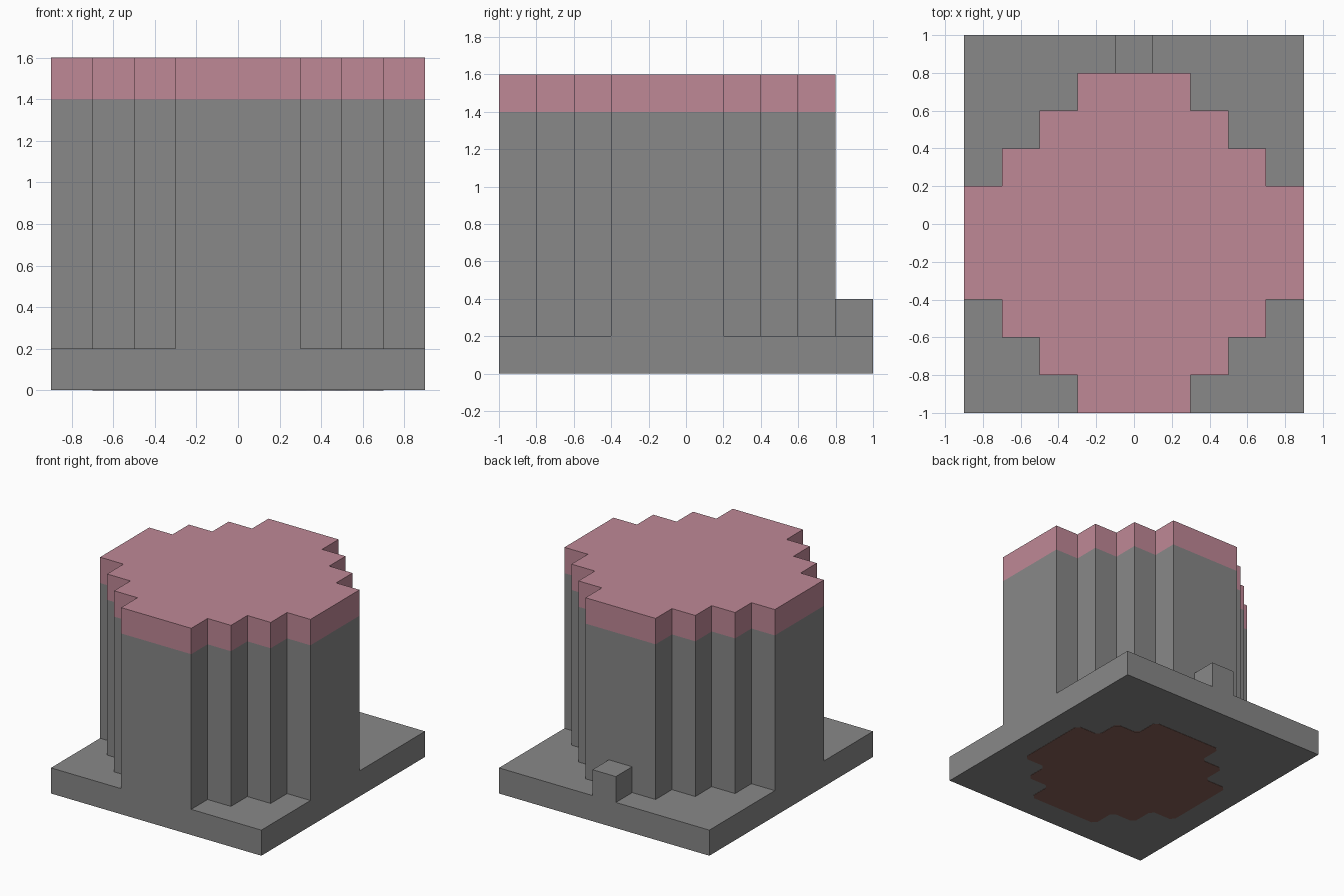
import bpy
import bmesh

if "Cube" in bpy.data.objects:
    bpy.data.objects.remove(bpy.data.objects["Cube"], do_unlink=True)


def make_material(name, rgb):
    mat = bpy.data.materials.new(name)
    mat.use_nodes = True
    mat.diffuse_color = (*rgb, 1)
    mat.node_tree.nodes["Principled BSDF"].inputs["Base Color"].default_value = (*rgb, 1)
    return mat


stone = make_material("stone_grey", (0.246, 0.246, 0.246))
pink = make_material("dusty_pink", (0.521, 0.246, 0.305))
brown = make_material("earth_brown", (0.246, 0.118, 0.095))

STEP = 0.2


def rectangle(x0, x1, y0, y1):
    return [(x0, y0), (x1, y0), (x1, y1), (x0, y1)]


def stepped_oval(half_width, front, back, steps):
    """Counter-clockwise outline whose four corners climb in square steps."""
    right_front, right_back = [], []
    for i in range(steps):
        x = half_width - (steps - 1 - i) * STEP
        y = front + i * STEP
        right_front += [(x, y), (x, y + STEP)]
    for i in range(steps):
        x = half_width - i * STEP
        y = back - (steps - 1 - i) * STEP
        right_back += [(x, y - STEP), (x, y)]
    # the long side needs no split points
    right = right_front[:-1] + right_back[1:]
    return right + [(-x, y) for x, y in reversed(right)]


def chamfer(outline, size):
    """Clip every right-angled corner of an axis-aligned outline."""
    result = []
    for i, (x, y) in enumerate(outline):
        for nx, ny in (outline[i - 1], outline[(i + 1) % len(outline)]):
            length = abs(nx - x) + abs(ny - y)
            result.append((x + (nx - x) / length * size, y + (ny - y) / length * size))
    return result


def prism(name, outline, z0, z1, mat, bottom=True, top=True):
    """Upright prism; end faces buried in a neighbour can be left off."""
    bm = bmesh.new()
    low = [bm.verts.new((x, y, z0)) for x, y in outline]
    high = [bm.verts.new((x, y, z1)) for x, y in outline]
    for i in range(len(low)):
        j = (i + 1) % len(low)
        bm.faces.new((low[i], low[j], high[j], high[i]))
    if bottom:
        bm.faces.new(low[::-1])
    if top:
        bm.faces.new(high)
    mesh = bpy.data.meshes.new(name)
    bm.to_mesh(mesh)
    bm.free()
    mesh.materials.append(mat)
    obj = bpy.data.objects.new(name, mesh)
    bpy.context.scene.collection.objects.link(obj)
    return obj


# Square-edged slab and the small peg at the back
prism("base_slab", rectangle(-0.9, 0.9, -1, 1), 0.002, 0.2, stone)
prism("back_peg", rectangle(-0.1, 0.1, 0.8, 1), 0.2, 0.4, stone, bottom=False)

# Stepped tower with its pink top layer
tower = stepped_oval(0.9, -1, 0.8, 4)
prism("tower_body", tower, 0.2, 1.4, stone, bottom=False, top=False)
prism("tower_cap", tower, 1.4, 1.6, pink, bottom=False)

# Painted patch on the underside, one step smaller than the tower
patch = chamfer(stepped_oval(0.7, -0.8, 0.6, 3), 0.03)
prism("underside_patch", patch, 0, 0.004, brown)
